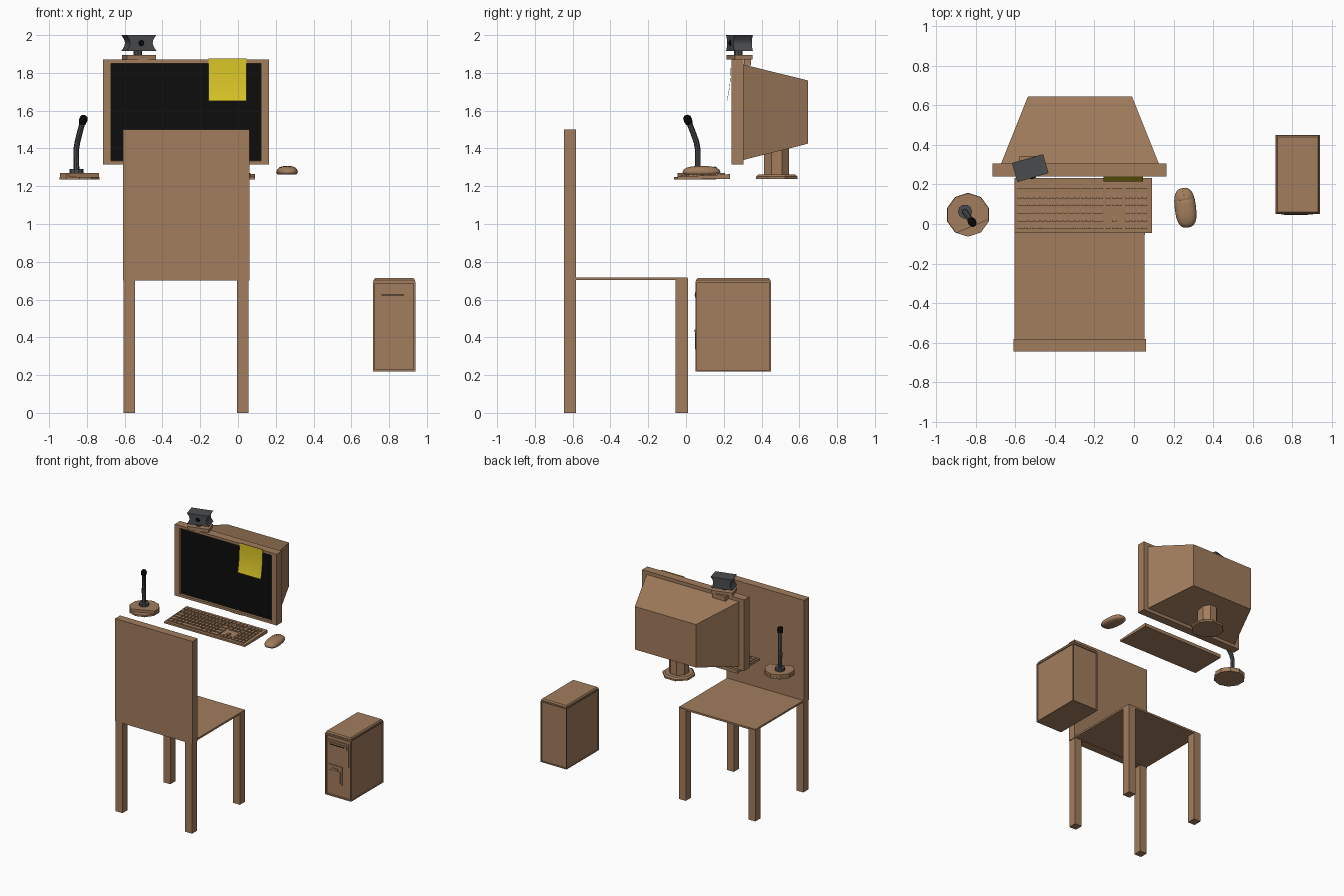
import bpy, bmesh, math
from mathutils import Vector, Matrix

if "Cube" in bpy.data.objects:
    bpy.data.objects.remove(bpy.data.objects["Cube"])


def material(name, r, g, b):
    m = bpy.data.materials.new(name)
    m.diffuse_color = (r, g, b, 1)
    m.use_nodes = True
    m.node_tree.nodes["Principled BSDF"].inputs["Base Color"].default_value = m.diffuse_color
    return m


BROWN = material("warm brown", 0.36, 0.205, 0.11)
GREY = material("dark grey", 0.07, 0.073, 0.077)
BLACK = material("black", 0.004, 0.004, 0.004)
YELLOW = material("note yellow", 0.70, 0.56, 0.02)


def finish(name, bm, *mats, smooth=False):
    bmesh.ops.recalc_face_normals(bm, faces=bm.faces)
    me = bpy.data.meshes.new(name)
    bm.to_mesh(me)
    bm.free()
    for m in mats:
        me.materials.append(m)
    for p in me.polygons:
        p.use_smooth = smooth
    ob = bpy.data.objects.new(name, me)
    bpy.context.collection.objects.link(ob)
    return ob


def add_box(bm, x0, x1, y0, y1, z0, z1):
    mat = Matrix.Translation(((x0 + x1) / 2, (y0 + y1) / 2, (z0 + z1) / 2))
    mat = mat @ Matrix.Diagonal((x1 - x0, y1 - y0, z1 - z0, 1))
    bmesh.ops.create_cube(bm, size=1, matrix=mat)


def box(name, mat, *dims):
    bm = bmesh.new()
    add_box(bm, *dims)
    return finish(name, bm, mat)


def face_toward(bm, d):
    bm.normal_update()
    return max(bm.faces, key=lambda f: f.normal.dot(Vector(d)))


def add_loft(bm, rings):
    """Skin a list of equal-length point rings and cap both ends."""
    vs = [[bm.verts.new(p) for p in r] for r in rings]
    n = len(vs[0])
    for a, b in zip(vs, vs[1:]):
        for i in range(n):
            bm.faces.new((a[i], a[(i + 1) % n], b[(i + 1) % n], b[i]))
    bm.faces.new(vs[0][::-1])
    bm.faces.new(vs[-1])


def disc(cx, cy, z, r, n, turn=0.0):
    return [(cx + r * math.cos(2 * math.pi * i / n + turn),
             cy + r * math.sin(2 * math.pi * i / n + turn), z) for i in range(n)]


def turned(name, mat, cx, cy, profile, n, turn=0.0):
    bm = bmesh.new()
    add_loft(bm, [disc(cx, cy, z, r, n, turn) for r, z in profile])
    return finish(name, bm, mat)


def tube(name, mat, path, n=8):
    """Round tube through (x, y, z, radius) points."""
    pts = [Vector(p[:3]) for p in path]
    rings = []
    for i, p in enumerate(pts):
        d = pts[min(i + 1, len(pts) - 1)] - pts[max(i - 1, 0)]
        rot = Vector((0, 0, 1)).rotation_difference(d)
        rings.append([p + rot @ Vector(c) for c in disc(0, 0, 0, path[i][3], n)])
    bm = bmesh.new()
    add_loft(bm, rings)
    return finish(name, bm, mat)


# Chair
box("chair_back", BROWN, -0.61, 0.06, -0.645, -0.582, 0.70, 1.50)
box("chair_seat", BROWN, -0.604, 0.054, -0.582, 0.008, 0.703, 0.717)
for side, x in (("left", -0.605), ("right", -0.005)):
    box(f"front_leg_{side}", BROWN, x, x + 0.06, -0.055, 0.01, 0, 0.712)
    box(f"rear_leg_{side}", BROWN, x, x + 0.06, -0.645, -0.582, 0, 0.70)

# Monitor bezel with recessed screen
bm = bmesh.new()
add_box(bm, -0.715, 0.165, 0.24, 0.305, 1.315, 1.87)
front = face_toward(bm, (0, -1, 0))
bmesh.ops.inset_region(bm, faces=[front], thickness=0.028)
for v in front.verts:
    v.co.x = -0.275 + (v.co.x + 0.275) * 0.39 / 0.412
bmesh.ops.inset_region(bm, faces=[front], thickness=0.001, depth=-0.018)
front.material_index = 1
finish("monitor_bezel", bm, BROWN, BLACK)

# Monitor rear housing
bm = bmesh.new()
add_loft(bm, [[(x0, y, z0), (x1, y, z0), (x1, y, z1), (x0, y, z1)]
              for y, x0, x1, z0, z1 in ((0.30, -0.675, 0.128, 1.338, 1.845),
                                        (0.645, -0.537, -0.01, 1.425, 1.76))])
finish("monitor_housing", bm, BROWN)

# Monitor stand
turned("monitor_neck", BROWN, -0.275, 0.48, [(0.072, 1.255), (0.072, 1.42)], 8, math.pi / 8)
turned("monitor_foot", BROWN, -0.275, 0.48,
       [(0.118, 1.238), (0.118, 1.252), (0.105, 1.262)], 8, math.pi / 8)

# Sticky note, curling forward at the bottom
bm = bmesh.new()
rows = []
for i in range(9):
    t = i / 8
    y, z = 0.2375 - 0.022 * t ** 2.5, 1.876 - 0.224 * t
    rows.append([(-0.155, y, z), (0.046, y, z), (0.046, y + 0.002, z), (-0.155, y + 0.002, z)])
add_loft(bm, rows)
finish("sticky_note", bm, YELLOW)

# Keyboard: sloped case and keys
bm = bmesh.new()
profile = ((-0.045, 1.236), (0.232, 1.238), (0.232, 1.264), (-0.045, 1.25))
add_loft(bm, [[(x, y, z) for y, z in profile] for x in (-0.605, 0.09)])
finish("keyboard_case", bm, BROWN)
bm = bmesh.new()
P = 0.0292
blocks = ((0, 15), (15.35, 3), (18.7, 4))          # main, navigation, number pad
for row in range(6):
    y = -0.026 + row * 0.039 + (0.008 if row == 5 else 0)
    z = 1.25 + (y + 0.045) * 0.05
    for start, count in blocks:
        cells = [(c, 1) for c in range(count)]
        if count == 15 and row == 0:
            cells = [(0, 1.5), (1.5, 1), (2.5, 1.5), (4, 6), (10, 1.5), (11.5, 1), (12.5, 2.5)]
        elif count == 15 and row in (1, 2, 3):
            cells = [(0, 2)] + [(c, 1) for c in range(2, 13)] + [(13, 2)]
        elif count == 3 and row in (1, 2):
            cells = [(1, 1)] if row == 1 else []
        for c, w in cells:
            x = -0.59 + (start + c) * P
            add_box(bm, x, x + w * P - 0.006, y, y + 0.03, z - 0.004, z + 0.008)
finish("keyboard_keys", bm, BROWN)

# Mouse: rounded dome with a pressed-in button seam and a wheel
bm = bmesh.new()
rings = []
for s, z in ((0.86, 0), (0.98, 0.008), (1, 0.016), (0.93, 0.028), (0.76, 0.038), (0.5, 0.044), (0.2, 0.046)):
    ring = []
    for i in range(24):
        a = 2 * math.pi * i / 24
        c, n = math.cos(a), math.sin(a)
        ring.append((0.054 * s * math.copysign(abs(c) ** 0.75, c),
                     0.101 * s * math.copysign(abs(n) ** 0.75, n), z))
    rings.append(ring)
add_loft(bm, rings)
for yy in (0.036, 0.042, 0.039):
    cut = bmesh.ops.bisect_plane(bm, geom=bm.verts[:] + bm.edges[:] + bm.faces[:],
                                 plane_co=(0, yy, 0), plane_no=(0, 1, 0))
for g in cut["geom_cut"]:
    if isinstance(g, bmesh.types.BMVert):
        g.co.z *= 0.94
place = Matrix.Translation((0.26, 0.082, 1.261)) @ Matrix.Rotation(math.radians(7), 4, "Z")
finish("mouse_body", bm, BROWN, smooth=True).matrix_world = place
bm = bmesh.new()
bmesh.ops.create_cone(bm, cap_ends=True, segments=12, radius1=0.014, radius2=0.014, depth=0.01,
                      matrix=Matrix.Translation((0, 0.07, 0.029)) @ Matrix.Rotation(math.pi / 2, 4, "Y"))
finish("mouse_wheel", bm, BROWN).matrix_world = place

# Computer tower: case with inset front and sides, bevelled lid
bm = bmesh.new()
add_box(bm, 0.715, 0.94, 0.05, 0.45, 0.22, 0.695)
for d, t in (((0, -1, 0), 0.015), ((1, 0, 0), 0.01), ((-1, 0, 0), 0.01), ((0, 1, 0), 0.01)):
    f = face_toward(bm, d)
    bmesh.ops.inset_region(bm, faces=[f], thickness=t)
    bmesh.ops.inset_region(bm, faces=[f], thickness=0.0005, depth=-0.008)
finish("tower_case", bm, BROWN)
bm = bmesh.new()
add_loft(bm, [[(0.715 + i, 0.05 + i, z), (0.94 - i, 0.05 + i, z),
               (0.94 - i, 0.45 - i, z), (0.715 + i, 0.45 - i, z)]
              for i, z in ((0.003, 0.69), (0.003, 0.703), (0.01, 0.713))])
finish("tower_lid", bm, BROWN)
# Drive bays
box("upper_bay", BROWN, 0.735, 0.918, 0.052, 0.065, 0.48, 0.655)
box("disc_tray", BROWN, 0.745, 0.905, 0.047, 0.06, 0.612, 0.64)
box("disc_slot", BLACK, 0.76, 0.88, 0.045, 0.05, 0.622, 0.628)
box("lower_bay", BROWN, 0.74, 0.86, 0.052, 0.065, 0.32, 0.465)
box("lower_bay_door", BROWN, 0.753, 0.848, 0.048, 0.06, 0.335, 0.425)
box("lower_bay_handle", BROWN, 0.775, 0.828, 0.045, 0.06, 0.428, 0.442)

# Desk microphone: ten-sided base with a lower front segment
MX, MY = -0.84, 0.047
turned("microphone_base_lower", BROWN, MX, MY, [(0.111, 1.236), (0.111, 1.25)], 10, math.pi / 10)
bm = bmesh.new()
add_loft(bm, [disc(MX, MY, z, r, 10, math.pi / 10) for r, z in ((0.109, 1.249), (0.109, 1.27))])
bmesh.ops.bisect_plane(bm, geom=bm.verts[:] + bm.edges[:] + bm.faces[:], clear_outer=True,
                       plane_co=(-0.897, -0.045, 1.25), plane_no=(0.07, -0.17, 0))
bmesh.ops.holes_fill(bm, edges=[e for e in bm.edges if e.is_boundary])
finish("microphone_base_upper", bm, BROWN)
turned("microphone_collar", GREY, -0.855, 0.063, [(0.036, 1.265), (0.036, 1.29)], 10)
tube("microphone_stem", GREY, [(-0.855, 0.063, 1.28, 0.015), (-0.857, 0.063, 1.39, 0.015),
                               (-0.85, 0.055, 1.435, 0.015), (-0.836, 0.035, 1.49, 0.015),
                               (-0.824, 0.017, 1.535, 0.015)])
tube("microphone_head", BLACK, [(-0.825, 0.018, 1.53, 0.018), (-0.820, 0.011, 1.548, 0.022),
                                (-0.815, 0.004, 1.567, 0.02), (-0.813, 0.002, 1.574, 0.012)])

# Webcam on top of the monitor, turned slightly
cam = Matrix.Translation((-0.525, 0.283, 0)) @ Matrix.Rotation(math.radians(16), 4, "Z")
bm = bmesh.new()
half = [(0.082 - 0.02 * math.sin(math.pi * i / 6), 1.917 + 0.083 * i / 6) for i in range(7)]
outline = half + [(-x, z) for x, z in reversed(half)]
add_loft(bm, [[(x, y, z) for x, z in outline] for y in (-0.05, 0.05)])
finish("webcam_body", bm, GREY).matrix_world = cam
bm = bmesh.new()
bmesh.ops.create_cone(bm, cap_ends=True, segments=12, radius1=0.018, radius2=0.012, depth=0.01,
                      matrix=Matrix.Translation((0, -0.051, 1.958)) @ Matrix.Rotation(math.pi / 2, 4, "X"))
finish("webcam_lens", bm, BLACK).matrix_world = cam
turned("webcam_neck", GREY, -0.53, 0.277, [(0.022, 1.89), (0.022, 1.925)], 8)
box("webcam_clip", BROWN, -0.08, 0.08, -0.048, 0.048, 1.871, 1.896).matrix_world = cam
box("webcam_hook", BROWN, -0.58, -0.47, 0.306, 0.345, 1.838, 1.875)
